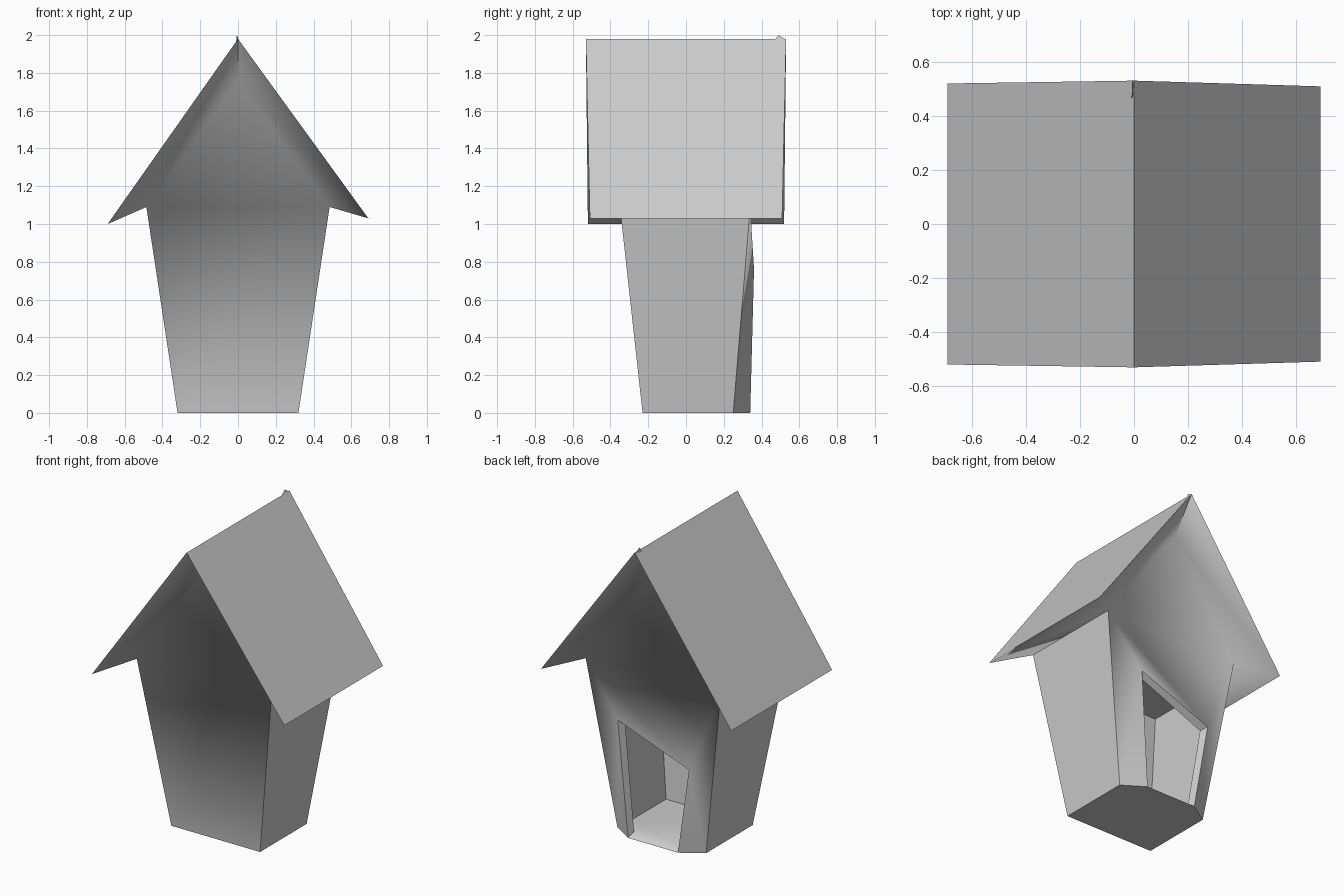
import bpy
import bmesh
import math

cube = bpy.data.objects.get("Cube")
if cube:
    bpy.data.objects.remove(cube, do_unlink=True)

grey = bpy.data.materials.new("plain_grey")
grey.use_nodes = True
COLOUR = (0.6, 0.6, 0.6, 1)
grey.diffuse_color = COLOUR
grey.node_tree.nodes["Principled BSDF"].inputs["Base Color"].default_value = COLOUR


class Shell:
    """Surface made from named corner points, with _l (+x) and _r (-x) sides."""

    def __init__(self):
        self.bm = bmesh.new()
        self.points = {}

    def point(self, name, x, y, z):
        self.points[name] = self.bm.verts.new((x, y, z))

    def pair(self, name, x, y, z):
        self.point(name + "_l", x, y, z)
        self.point(name + "_r", -x, y, z)

    def face(self, names):
        self.bm.faces.new([self.points[n] for n in names.split()])

    def both_sides(self, names):
        for side in "lr":
            self.face(names.replace("*", side))

    def finish(self, name):
        bmesh.ops.recalc_face_normals(self.bm, faces=self.bm.faces)
        mesh = bpy.data.meshes.new(name)
        self.bm.to_mesh(mesh)
        self.bm.free()
        mesh.materials.append(grey)
        obj = bpy.data.objects.new(name, mesh)
        bpy.context.collection.objects.link(obj)
        bpy.ops.object.select_all(action="DESELECT")
        obj.select_set(True)
        bpy.context.view_layer.objects.active = obj
        bpy.ops.object.shade_smooth_by_angle(angle=math.radians(52))
        return obj


house = Shell()

# Flared outer walls
house.pair("foot_front", 0.32, -0.23, 0)
house.pair("foot_back", 0.32, 0.25, 0)
house.pair("wall_front", 0.485, -0.35, 1.09)
house.pair("wall_back", 0.485, 0.34, 1.09)

# Rear bay with a slanted doorway head
house.pair("sill", 0.18, 0.34, 0)
house.point("head_l", 0.24, 0.36, 0.76)
house.point("head_r", -0.27, 0.355, 0.57)

# Roof edges and recessed gable peaks
for end, y in (("front", -0.53), ("back", 0.53)):
    house.point("ridge_" + end, 0, y, 1.98)
    house.point("peak_" + end, 0, y * 0.72, 1.765)
    house.point("eave_" + end + "_l", 0.69, y * 0.96, 1.03)
    house.point("eave_" + end + "_r", -0.69, y * 0.98, 1.0)

# Inner doorway edge and hollow room
house.pair("inner_sill", 0.165, 0.30, 0.03)
house.point("inner_head_l", 0.215, 0.32, 0.735)
house.point("inner_head_r", -0.245, 0.315, 0.55)
house.pair("room_back_low", 0.27, 0.22, 0.03)
house.pair("room_back_top", 0.4, 0.3, 0.95)
house.pair("room_front_low", 0.27, -0.18, 0.03)
house.pair("room_front_top", 0.4, -0.28, 0.95)

# Outside faces
house.face("foot_front_l foot_back_l sill_l sill_r foot_back_r foot_front_r")
house.face("foot_front_l foot_front_r wall_front_r peak_front wall_front_l")
house.face("wall_back_l wall_back_r peak_back")
house.face("wall_back_l wall_back_r head_r head_l")
house.both_sides("foot_front_* wall_front_* wall_back_* foot_back_*")
house.both_sides("foot_back_* wall_back_* head_* sill_*")

# Roof slopes, soffits and flared gable edges
house.both_sides("ridge_front ridge_back eave_back_* eave_front_*")
house.both_sides("eave_front_* eave_back_* wall_back_* wall_front_*")
for end in ("front", "back"):
    house.both_sides(f"eave_{end}_* wall_{end}_* peak_{end} ridge_{end}")

# Doorway reveal
house.face("sill_l sill_r inner_sill_r inner_sill_l")
house.face("head_l head_r inner_head_r inner_head_l")
house.both_sides("sill_* head_* inner_head_* inner_sill_*")

# Room interior
house.face("inner_sill_l room_back_low_l room_front_low_l "
           "room_front_low_r room_back_low_r inner_sill_r")
house.face("inner_head_l inner_head_r room_back_top_r room_back_top_l")
house.face("room_back_top_l room_back_top_r room_front_top_r room_front_top_l")
house.face("room_front_low_l room_front_low_r room_front_top_r room_front_top_l")
house.both_sides("inner_sill_* inner_head_* room_back_top_* room_back_low_*")
house.both_sides("room_back_low_* room_back_top_* room_front_top_* room_front_low_*")
house.finish("house_shell")

# Small chip standing on the rear end of the ridge
chip = Shell()
chip.point("front", -0.01, 0.46, 1.965)
chip.point("back", -0.005, 0.53, 1.975)
chip.point("side", 0.003, 0.49, 1.975)
chip.point("tip", -0.006, 0.49, 2.0)
for names in ("front back side", "front back tip", "back side tip", "side front tip"):
    chip.face(names)
chip.finish("ridge_chip")
